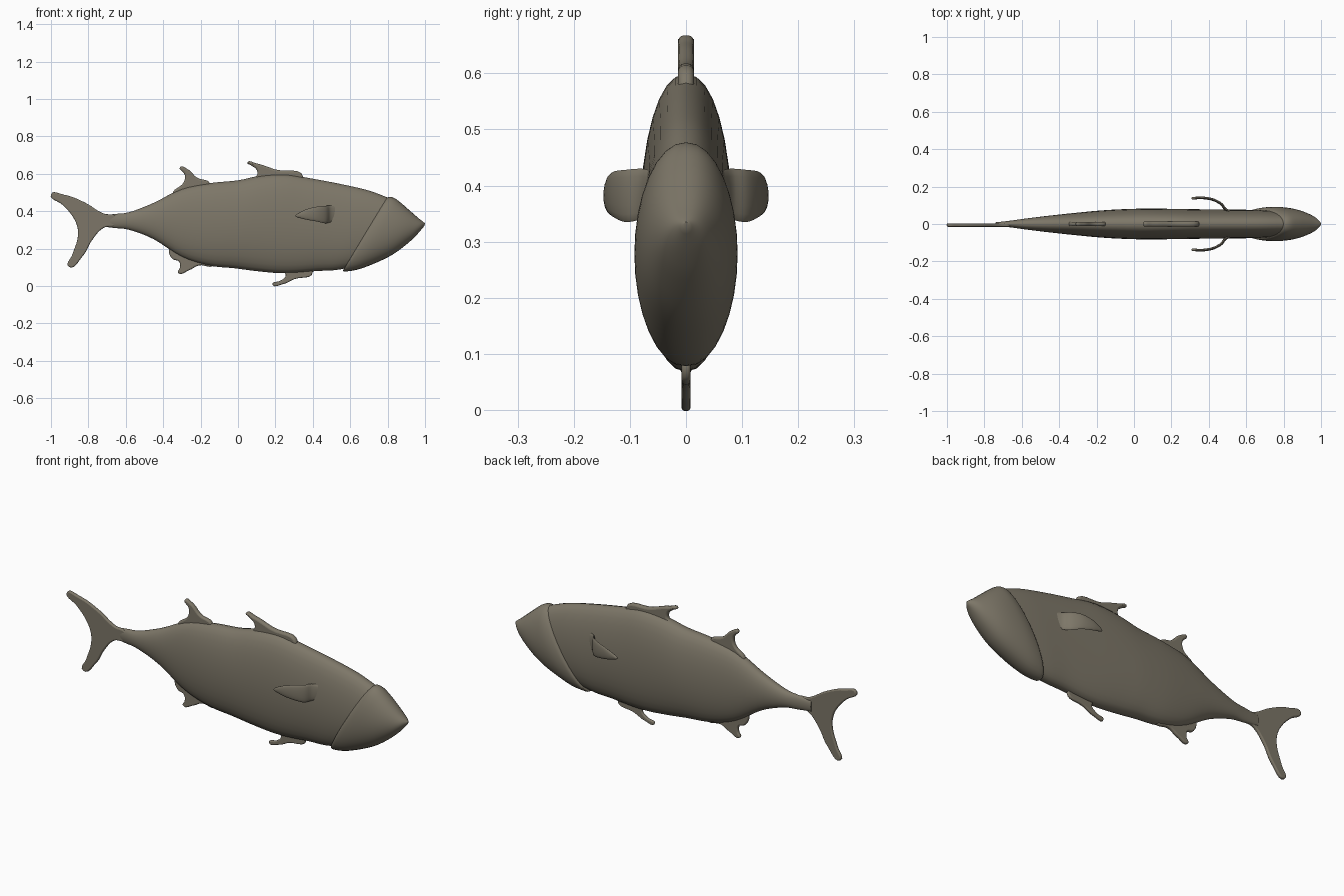
import bpy
import bmesh
from math import sin, cos, pi, copysign
from mathutils import Vector

if "Cube" in bpy.data.objects:
    bpy.data.objects.remove(bpy.data.objects["Cube"])

# One flat skin colour
skin = bpy.data.materials.new("olive_grey_skin")
skin.use_nodes = True
colour = (0.205, 0.183, 0.138, 1)
skin.diffuse_color = colour
shader = next(n for n in skin.node_tree.nodes if n.type == "BSDF_PRINCIPLED")
shader.inputs["Base Color"].default_value = colour
shader.inputs["Roughness"].default_value = 0.7


def smooth_stations(stations, steps=4):
    """Run a smooth curve through the stations."""
    pts = [Vector(s) for s in stations]
    pts = [pts[0]] + pts + [pts[-1]]
    out = []
    for a, b, c, d in zip(pts, pts[1:], pts[2:], pts[3:]):
        for i in range(steps):
            t = i / steps
            out.append(b + (c - a) * (t / 2)
                       + (a * 2 - b * 5 + c * 4 - d) * (t * t / 2)
                       + (b * 3 - a - c * 3 + d) * (t ** 3 / 2))
    return out + [pts[-1]]


def finish(obj, angle=pi / 3):
    bpy.ops.object.select_all(action="DESELECT")
    obj.select_set(True)
    bpy.context.view_layer.objects.active = obj
    if obj.type == "CURVE":
        bpy.ops.object.convert(target="MESH")
    bpy.ops.object.shade_smooth_by_angle(angle=angle)
    return obj


def loft(name, rings):
    """Skin a list of closed rings of points and cap both ends."""
    bm = bmesh.new()
    loops = [[bm.verts.new(p) for p in ring] for ring in rings]
    n = len(loops[0])
    for a, b in zip(loops, loops[1:]):
        for i in range(n):
            j = (i + 1) % n
            bm.faces.new((a[i], a[j], b[j], b[i]))
    bm.faces.new(loops[0])
    bm.faces.new(loops[-1])
    bmesh.ops.recalc_face_normals(bm, faces=bm.faces)
    mesh = bpy.data.meshes.new(name)
    bm.to_mesh(mesh)
    bm.free()
    mesh.materials.append(skin)
    obj = bpy.data.objects.new(name, mesh)
    bpy.context.collection.objects.link(obj)
    return finish(obj)


def slanted_ring(station, sides=32):
    """Oval between a top point and a bottom point, with a half width."""
    xt, zt, xb, zb, w = station
    ring = []
    for i in range(sides):
        a = 2 * pi * i / sides
        t = (1 + cos(a)) / 2
        y = copysign(abs(sin(a)) ** 0.9, sin(a)) * w
        ring.append((xb + (xt - xb) * t, y, zb + (zt - zb) * t))
    return ring


def plate_fin(name, outline, half_thick, y=0):
    """Rounded upright plate from a side outline."""
    data = bpy.data.curves.new(name, "CURVE")
    data.dimensions = "2D"
    data.fill_mode = "BOTH"
    data.resolution_u = 6
    bevel = half_thick * 0.75
    data.extrude = half_thick - bevel
    data.bevel_depth = bevel
    data.bevel_resolution = 2
    data.offset = -bevel
    spline = data.splines.new("BEZIER")
    spline.bezier_points.add(len(outline) - 1)
    for point, (x, z) in zip(spline.bezier_points, outline):
        point.co = (x, z, 0)
        point.handle_left_type = point.handle_right_type = "AUTO"
    spline.use_cyclic_u = True
    data.materials.append(skin)
    obj = bpy.data.objects.new(name, data)
    obj.rotation_euler.x = pi / 2
    obj.location.y = y
    bpy.context.collection.objects.link(obj)
    return finish(obj)


# Body, tail stalk to gills: top x, top z, bottom x, bottom z, half width
body = [
    (-.74, .375, -.74, .32, .009), (-.66, .385, -.66, .31, .018),
    (-.58, .395, -.58, .3, .029), (-.45, .445, -.45, .25, .045),
    (-.3, .52, -.3, .155, .061), (-.15, .55, -.16, .11, .074),
    (0, .565, -.02, .095, .081), (.12, .59, .08, .082, .082),
    (.25, .598, .2, .07, .081), (.38, .577, .3, .07, .079),
    (.55, .545, .42, .08, .077), (.7, .51, .52, .085, .076),
    (.82, .465, .6, .1, .072),
]
loft("body", [slanted_ring(s) for s in smooth_stations(body)])

# Head, gill edge to snout
head = [
    (.79, .468, .57, .095, .07), (.81, .477, .565, .078, .084),
    (.84, .468, .64, .088, .092), (.88, .437, .74, .125, .088),
    (.92, .402, .83, .17, .075), (.96, .367, .91, .23, .053),
    (.985, .347, .96, .278, .032), (1, .335, .997, .322, .006),
]
loft("head", [slanted_ring(s) for s in smooth_stations(head)])

# Upright fins
plate_fin("front_dorsal_fin", [
    (.05, .66), (.1, .655), (.2, .623), (.35, .58), (.3, .54), (.08, .53),
    (.05, .56), (.1, .59), (.1, .62), (.07, .645)], .014)
plate_fin("rear_dorsal_fin", [
    (-.31, .635), (-.27, .625), (-.22, .58), (-.15, .545), (-.2, .49),
    (-.33, .47), (-.35, .49), (-.29, .555), (-.285, .595)], .012)
plate_fin("anal_fin", [
    (-.32, .07), (-.26, .085), (-.21, .11), (-.13, .115), (-.18, .16),
    (-.36, .22), (-.37, .19), (-.35, .145), (-.315, .13), (-.31, .1)], .01)
plate_fin("pelvic_fin", [
    (.185, .008), (.24, .01), (.3, .036), (.4, .075), (.34, .11),
    (.24, .1), (.255, .055), (.23, .03)], .008)
plate_fin("tail_fin", [
    (-1, .49), (-.93, .488), (-.82, .447), (-.72, .388), (-.65, .37),
    (-.65, .33), (-.72, .31), (-.78, .245), (-.83, .16), (-.905, .103),
    (-.885, .17), (-.857, .26), (-.86, .32), (-.89, .38), (-.94, .435)],
    .009, -.006)

# Pectoral fins, swept out and back: x, y, lower z, upper z
pectoral = [
    (.53, .06, .345, .425), (.49, .078, .34, .43), (.465, .108, .335, .428),
    (.42, .131, .345, .424), (.365, .14, .355, .41), (.32, .138, .366, .388),
    (.308, .136, .371, .378),
]
for name, side in (("left_pectoral_fin", 1), ("right_pectoral_fin", -1)):
    path = smooth_stations(pectoral)
    rings = []
    for k, (x, y, low, high) in enumerate(path):
        before, after = path[max(k - 1, 0)], path[min(k + 1, len(path) - 1)]
        across = Vector((before.y - after.y, after.x - before.x)).normalized()
        thick = min(.007, (high - low) / 2)
        ring = []
        for i in range(16):
            a = 2 * pi * i / 16
            shift = across * thick * cos(a)
            ring.append((x + shift.x, (y + shift.y) * side,
                         (low + high) / 2 + (high - low) / 2 * sin(a)))
        rings.append(ring)
    loft(name, rings)
